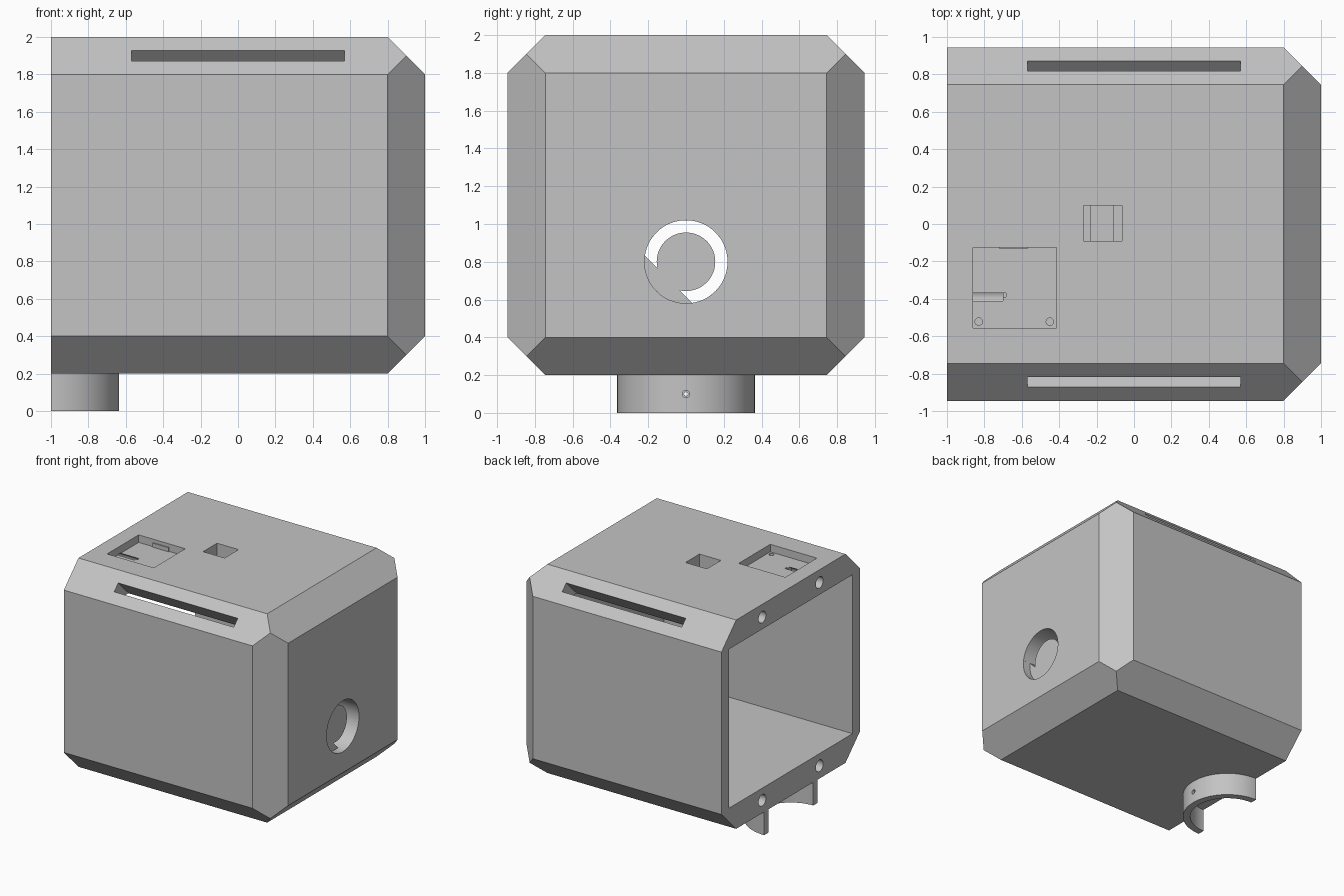
import bpy, bmesh, math
from mathutils import Vector, Matrix

if "Cube" in bpy.data.objects:
    bpy.data.objects.remove(bpy.data.objects["Cube"], do_unlink=True)

grey = bpy.data.materials.new("light_grey")
grey.use_nodes = True
colour = (0.55, 0.55, 0.55, 1)
grey.diffuse_color = colour
grey.node_tree.nodes["Principled BSDF"].inputs["Base Color"].default_value = colour


def finish(name, bm):
    """Turn a bmesh into a grey object."""
    bmesh.ops.recalc_face_normals(bm, faces=bm.faces)
    mesh = bpy.data.meshes.new(name)
    bm.to_mesh(mesh)
    bm.free()
    mesh.materials.append(grey)
    obj = bpy.data.objects.new(name, mesh)
    bpy.context.collection.objects.link(obj)
    return obj


def box(name, lo, hi, turn=0):
    """Box between two corners, optionally turned about x through its centre."""
    lo, hi = Vector(lo), Vector(hi)
    bm = bmesh.new()
    place = Matrix.Translation((lo + hi) / 2) @ Matrix.Rotation(turn, 4, 'X')
    bmesh.ops.create_cube(bm, size=1, matrix=place @ Matrix.Diagonal((hi - lo).to_4d()))
    return finish(name, bm)


def prism(name, points, axis, lo, hi):
    """Extrude a flat outline along x or z."""
    bm = bmesh.new()
    verts = [bm.verts.new((lo, a, b) if axis == 'x' else (a, b, lo)) for a, b in points]
    face = bm.faces.new(verts)
    moved = bmesh.ops.extrude_face_region(bm, geom=[face])["geom"]
    step = Vector((hi - lo, 0, 0)) if axis == 'x' else Vector((0, 0, hi - lo))
    bmesh.ops.translate(bm, vec=step, verts=[v for v in moved if isinstance(v, bmesh.types.BMVert)])
    return finish(name, bm)


def arc(centre, r, start, end, n=48):
    return [(centre[0] + r * math.cos(math.radians(start + (end - start) * i / n)),
             centre[1] + r * math.sin(math.radians(start + (end - start) * i / n)))
            for i in range(n + 1)]


def disc(centre, r, n=48):
    return arc(centre, r, 0, 360, n)[:-1]


def cut(target, cutter):
    """Subtract a cutter and throw it away."""
    mod = target.modifiers.new("cut", 'BOOLEAN')
    mod.operation = 'DIFFERENCE'
    mod.solver = 'EXACT'
    mod.object = cutter
    bpy.context.view_layer.objects.active = target
    bpy.ops.object.modifier_apply(modifier=mod.name)
    bpy.data.objects.remove(cutter, do_unlink=True)


def smooth(obj):
    bpy.ops.object.select_all(action='DESELECT')
    obj.select_set(True)
    bpy.context.view_layer.objects.active = obj
    bpy.ops.object.shade_smooth_by_angle(angle=math.radians(25))


# Housing: a block whose long edges and closed-end edges are chamfered
W, MID, TOP, BOTTOM = 0.945, 1.1, 2.0, 0.2
bm = bmesh.new()
bmesh.ops.create_cube(bm, size=1, matrix=Matrix.Translation((0, 0, MID))
                      @ Matrix.Diagonal((2, 2 * W, TOP - BOTTOM, 1)))
normals = [(0, s, t) for s in (-1, 1) for t in (-1, 1)]
normals += [(1, s, 0) for s in (-1, 1)] + [(1, 0, t) for t in (-1, 1)]
for n in normals:
    point = Vector((0.9 * n[0], (W - 0.1) * n[1], MID + 0.8 * n[2]))
    got = bmesh.ops.bisect_plane(bm, geom=bm.verts[:] + bm.edges[:] + bm.faces[:],
                                 plane_co=point, plane_no=n, clear_outer=True)
    edges = [e for e in got["geom_cut"] if isinstance(e, bmesh.types.BMEdge)]
    bmesh.ops.holes_fill(bm, edges=edges)
housing = finish("housing", bm)

# Main cavity, open at the right end
cut(housing, box("cavity", (-1.2, -0.84, 0.415), (0.8, 0.84, 1.785)))

# Long slots through the two upper chamfers
for s in (-1, 1):
    cut(housing, box("vent_slot", (-0.57, s * 0.845 - 0.039, 1.7), (0.57, s * 0.845 + 0.039, 2.1),
                     turn=-s * math.pi / 4))

# Round recess in the closed end, with a part-ring opening around a disc
hub = (0, 0.8)
cut(housing, prism("round_recess", disc(hub, 0.22), 'x', 0.93, 1.1))
outer = math.degrees(math.acos(0.13 / 0.22))
inner = math.degrees(math.acos(0.13 / 0.155))
ring = arc(hub, 0.22, 225 + outer, 585 - outer) + arc(hub, 0.155, 585 - inner, 225 + inner)
cut(housing, prism("ring_opening", ring, 'x', 0.7, 1.1))

# Screw holes in the open rim
for y in (-0.39, 0.39):
    for z in (0.31, 1.89):
        cut(housing, prism("screw_hole", disc((y, z), 0.05, 24), 'x', -1.1, -0.7))

# Rectangular pocket on top, with a groove and two small holes in its floor
cut(housing, box("top_pocket", (-0.86, -0.555, 1.935), (-0.415, -0.125, 2.1)))
cut(housing, box("pocket_groove", (-0.86, -0.39, 1.88), (-0.685, -0.37, 1.99)))
for x in (-0.83, -0.45):
    cut(housing, prism("pocket_hole", disc((x, -0.522), 0.02, 16), 'z', 1.85, 1.99))

# Stepped square opening on top
cut(housing, box("switch_recess", (-0.27, -0.09, 1.87), (-0.065, 0.1, 2.1)))
cut(housing, box("switch_opening", (-0.23, -0.09, 1.7), (-0.11, 0.1, 1.95)))
smooth(housing)

# Small lip on the pocket wall
box("pocket_lip", (-0.72, -0.134, 1.935), (-0.57, -0.124, 1.97))

# Half-ring collar under the open end, with a stepped pin hole
half = arc((-1, 0), 0.365, -90, 90) + arc((-1, 0), 0.305, 90, -90)
collar = prism("collar", half, 'z', 0, BOTTOM)
cut(collar, prism("pin_hole", disc((0, 0.1), 0.01, 16), 'x', -0.8, -0.5))
cut(collar, prism("pin_recess", disc((0, 0.1), 0.02, 16), 'x', -0.66, -0.5))
smooth(collar)
